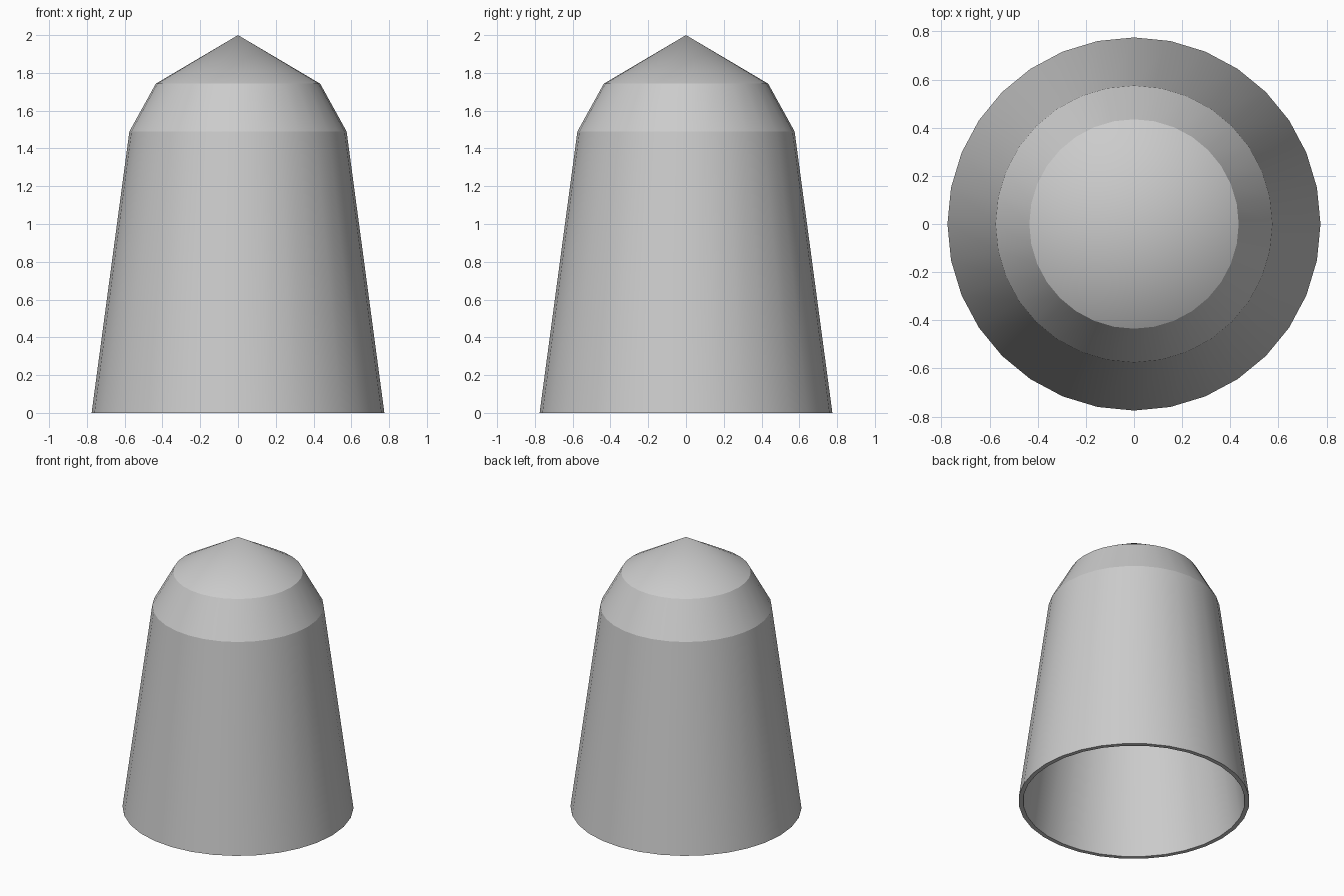
import bpy, bmesh, math

if "Cube" in bpy.data.objects:
    bpy.data.objects.remove(bpy.data.objects["Cube"])

SIDES = 32
# Closed shell profile (radius, z): outer skin from rim to tip, then inner skin back down
PROFILE = [(0.775, 0), (0.575, 1.49), (0.435, 1.743), (0, 2.0),
           (0, 1.965), (0.413, 1.721), (0.546, 1.48), (0.745, 0)]

bm = bmesh.new()
rings = []
for r, z in PROFILE:
    if r == 0:
        rings.append([bm.verts.new((0, 0, z))] * SIDES)
    else:
        rings.append([bm.verts.new((r * math.cos(2 * math.pi * i / SIDES),
                                    r * math.sin(2 * math.pi * i / SIDES), z))
                      for i in range(SIDES)])

# Skin between neighbouring rings; the last pair closes the bottom rim
for k, low in enumerate(rings):
    high = rings[(k + 1) % len(rings)]
    for i in range(SIDES):
        j = (i + 1) % SIDES
        corners = list(dict.fromkeys((low[i], low[j], high[j], high[i])))
        if len(corners) > 2:
            bm.faces.new(corners)
bmesh.ops.recalc_face_normals(bm, faces=bm.faces)

mesh = bpy.data.meshes.new("hollow_cap")
bm.to_mesh(mesh)
bm.free()
cap = bpy.data.objects.new("hollow_cap", mesh)
bpy.context.collection.objects.link(cap)

# Smooth around the sides, crisp between the tapered bands
bpy.context.view_layer.objects.active = cap
cap.select_set(True)
bpy.ops.object.shade_smooth_by_angle(angle=math.radians(15))
